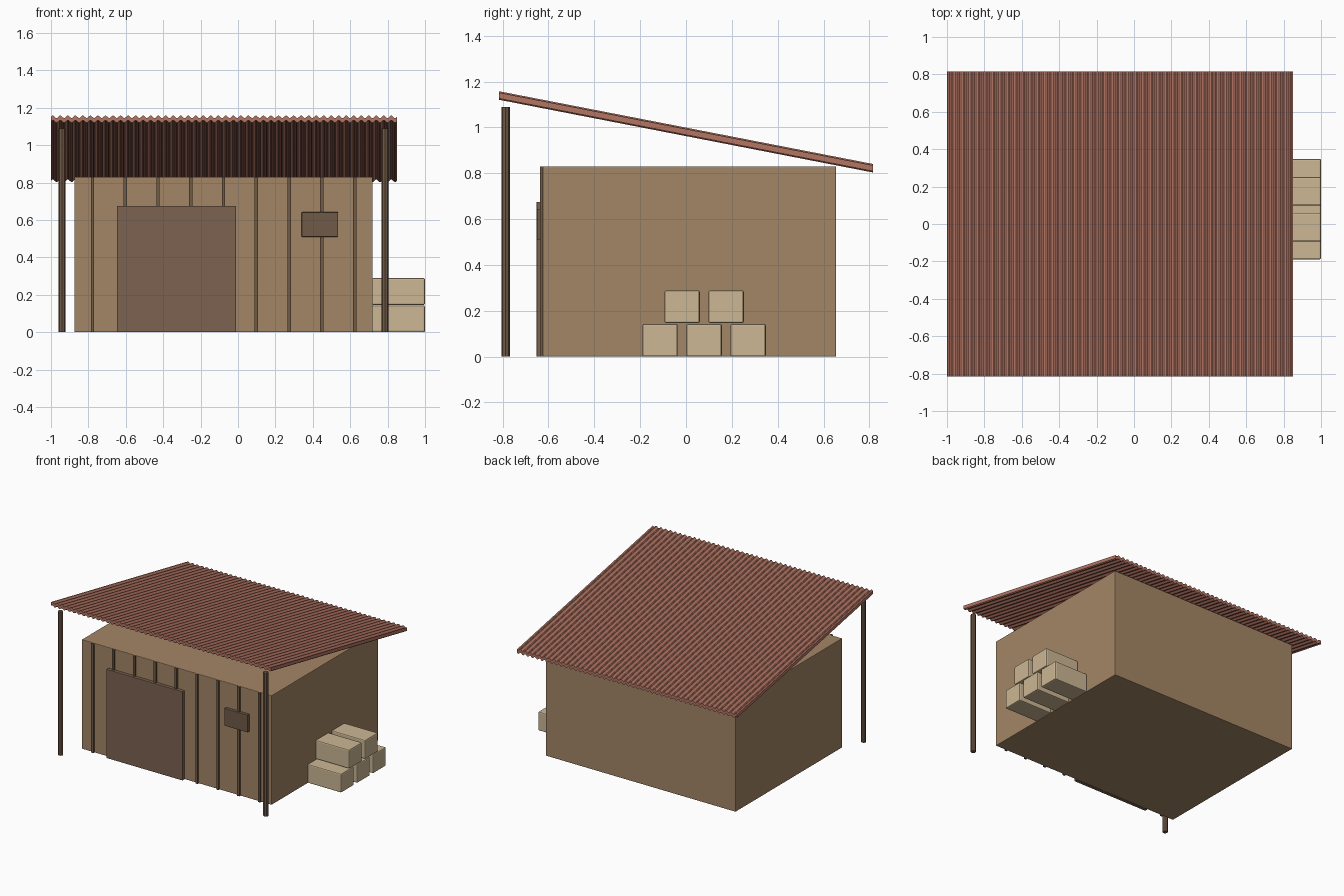
import bpy, bmesh, math

cube = bpy.data.objects.get("Cube")
if cube:
    bpy.data.objects.remove(cube, do_unlink=True)


def material(name, rgb):
    """Make a flat material from 0-255 display values."""
    lin = [((c / 255 + 0.055) / 1.055) ** 2.4 for c in rgb] + [1]
    m = bpy.data.materials.new(name)
    m.use_nodes = True
    m.diffuse_color = lin
    bsdf = m.node_tree.nodes["Principled BSDF"]
    bsdf.inputs["Base Color"].default_value = lin
    bsdf.inputs["Roughness"].default_value = 0.9
    return m


PLASTER = material("tan plaster", (164, 134, 102))
TIMBER = material("dark timber", (112, 90, 70))
DOOR = material("brown door", (124, 98, 80))
RUST = material("rusty red metal", (180, 118, 100))
STRAW = material("pale straw", (204, 183, 148))


def finish(name, bm, mat):
    bmesh.ops.recalc_face_normals(bm, faces=bm.faces)
    mesh = bpy.data.meshes.new(name)
    bm.to_mesh(mesh)
    bm.free()
    mesh.materials.append(mat)
    obj = bpy.data.objects.new(name, mesh)
    bpy.context.collection.objects.link(obj)
    return obj


def box(name, xs, ys, zs, mat, bevel=0.0):
    """Box between pairs of limits, with optional rounded edges."""
    bm = bmesh.new()
    bmesh.ops.create_cube(bm, size=1)
    for v in bm.verts:
        v.co = [lo + (hi - lo) * (c + 0.5) for c, (lo, hi) in zip(v.co, (xs, ys, zs))]
    obj = finish(name, bm, mat)
    if bevel:
        mod = obj.modifiers.new("Bevel", "BEVEL")
        mod.width = bevel
        mod.segments = 2
    return obj


# Main building block
WALL_FRONT = -0.625
WALL_TOP = 0.83
box("walls", (-0.875, 0.72), (WALL_FRONT, 0.655), (0, WALL_TOP), PLASTER, 0.004)

# Vertical battens across the front
for i in range(9):
    x = -0.778 + i * 0.1752
    box(f"batten_{i + 1}", (x - 0.009, x + 0.009), (-0.638, WALL_FRONT + 0.005),
        (0, WALL_TOP), TIMBER)

# Door and sign board
box("sliding_door", (-0.648, -0.01), (-0.652, WALL_FRONT), (0, 0.675), DOOR, 0.003)
box("sign_board", (0.34, 0.535), (-0.65, WALL_FRONT), (0.51, 0.642), TIMBER, 0.003)

# Porch posts
for side, x in (("right", -0.94), ("left", 0.786)):
    bm = bmesh.new()
    bmesh.ops.create_cone(bm, cap_ends=True, segments=8, radius1=0.019,
                          radius2=0.019, depth=1.09)
    post = finish(f"{side}_post", bm, TIMBER)
    post.location = (x, -0.787, 0.545)

# Sloping corrugated roof: wavy strip swept from front eave to back eave
WAVES, STEPS = 46, 6
X0, X1, EAVE = -1.0, 0.85, 0.815
AMP, THICK = 0.007, 0.025
bm = bmesh.new()
rings = []
for i in range(WAVES * STEPS + 1):
    x = X0 + (X1 - X0) * i / (WAVES * STEPS)
    ripple = AMP * math.sin(2 * math.pi * i / STEPS)
    ring = []
    for y, mid, drop in ((-EAVE, 1.139, 1), (EAVE, 0.822, 1),
                         (EAVE, 0.822, -1), (-EAVE, 1.139, -1)):
        ring.append(bm.verts.new((x, y, mid + ripple + drop * THICK / 2)))
    rings.append(ring)
for a, b in zip(rings, rings[1:]):
    for k in range(4):
        n = (k + 1) % 4
        bm.faces.new((a[k], a[n], b[n], b[k]))
bm.faces.new(rings[0])
bm.faces.new(rings[-1])
finish("corrugated_roof", bm, RUST)

# Stacked straw bales against the left wall
for row, starts in enumerate(((-0.19, 0.002, 0.194), (-0.094, 0.098))):
    for i, y in enumerate(starts):
        box(f"bale_{row + 1}_{i + 1}", (0.715, 1.0), (y, y + 0.154),
            (row * 0.146, row * 0.146 + 0.143), STRAW, 0.008)
